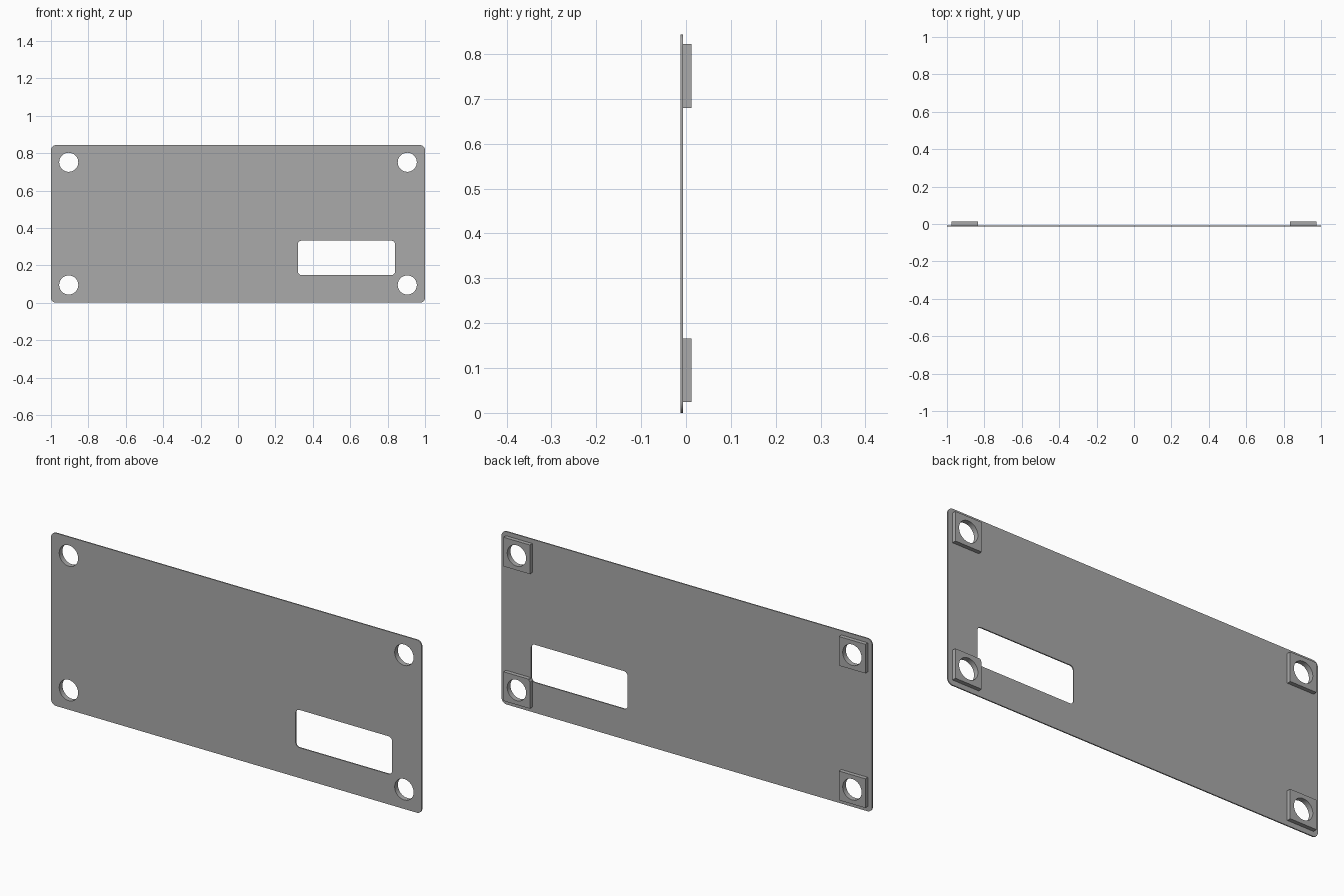
import bpy
import bmesh
import math

if "Cube" in bpy.data.objects:
    bpy.data.objects.remove(bpy.data.objects["Cube"])

HEIGHT = 0.843
FRONT, SEAM, BACK = -0.0125, -0.0068, 0.0125
HOLE_X, HOLE_LOW, HOLE_HIGH = 0.905, 0.095, 0.751
HOLE_RADIUS = 0.051
PAD_HALF = 0.071

grey = bpy.data.materials.new("plain grey")
grey.use_nodes = True
colour = (0.4, 0.4, 0.4, 1)
grey.diffuse_color = colour
grey.node_tree.nodes["Principled BSDF"].inputs["Base Color"].default_value = colour


def rounded_outline(x0, x1, z0, z1, radius, steps):
    """Rectangle in x and z with rounded corners."""
    points = []
    corners = [(x1, z1), (x0, z1), (x0, z0), (x1, z0)]
    for i, (x, z) in enumerate(corners):
        if radius == 0:
            points.append((x, z))
            continue
        cx = x - radius if x == x1 else x + radius
        cz = z - radius if z == z1 else z + radius
        for k in range(steps + 1):
            a = math.pi / 2 * (i + k / steps)
            points.append((cx + radius * math.cos(a), cz + radius * math.sin(a)))
    return points


def circle_outline(cx, cz, radius, steps=48):
    turn = 2 * math.pi / steps
    return [(cx + radius * math.cos(turn * k), cz + radius * math.sin(turn * k))
            for k in range(steps)]


def prism(name, outline, y0, y1):
    """Extrude an outline from y0 to y1."""
    bm = bmesh.new()
    face = bm.faces.new([bm.verts.new((x, y0, z)) for x, z in outline])
    result = bmesh.ops.extrude_face_region(bm, geom=[face], use_keep_orig=True)
    moved = [v for v in result["geom"] if isinstance(v, bmesh.types.BMVert)]
    bmesh.ops.translate(bm, verts=moved, vec=(0, y1 - y0, 0))
    bmesh.ops.recalc_face_normals(bm, faces=bm.faces)
    mesh = bpy.data.meshes.new(name)
    bm.to_mesh(mesh)
    bm.free()
    mesh.materials.append(grey)
    obj = bpy.data.objects.new(name, mesh)
    bpy.context.collection.objects.link(obj)
    return obj


def cut(obj, cutters):
    """Subtract the cutters and bake the result into the mesh."""
    for cutter in cutters:
        mod = obj.modifiers.new("opening", 'BOOLEAN')
        mod.operation = 'DIFFERENCE'
        mod.solver = 'EXACT'
        mod.object = cutter
    graph = bpy.context.evaluated_depsgraph_get()
    mesh = bpy.data.meshes.new_from_object(obj.evaluated_get(graph))
    obj.modifiers.clear()
    obj.data = mesh


# Cutters for the screw holes and the display slot
places = {f"{level}_{side}": (sign * HOLE_X, z)
          for side, sign in (("left", 1), ("right", -1))
          for level, z in (("lower", HOLE_LOW), ("upper", HOLE_HIGH))}
holes = {key: prism("hole_cutter_" + key, circle_outline(x, z, HOLE_RADIUS), -0.1, 0.1)
         for key, (x, z) in places.items()}
slot = prism("slot_cutter", rounded_outline(0.32, 0.84, 0.148, 0.332, 0.02, 8), -0.1, 0.1)

# Panel with its openings
panel = prism("panel", rounded_outline(-1, 1, 0, HEIGHT, 0.027, 8), FRONT, SEAM)
cut(panel, [*holes.values(), slot])
parts = [panel]

# Square bosses behind the screw holes; the slot clips the one it touches
for key, (x, z) in places.items():
    outline = rounded_outline(x - PAD_HALF, x + PAD_HALF, z - PAD_HALF, z + PAD_HALF, 0, 1)
    boss = prism("boss_" + key, outline, SEAM, BACK)
    cut(boss, [holes[key], slot] if key == "lower_left" else [holes[key]])
    parts.append(boss)

for cutter in [*holes.values(), slot]:
    bpy.data.objects.remove(cutter)

# Smooth the hole walls and corners, keep the edges sharp
bpy.ops.object.select_all(action='DESELECT')
for part in parts:
    part.select_set(True)
bpy.context.view_layer.objects.active = panel
bpy.ops.object.shade_smooth_by_angle(angle=math.radians(30))
